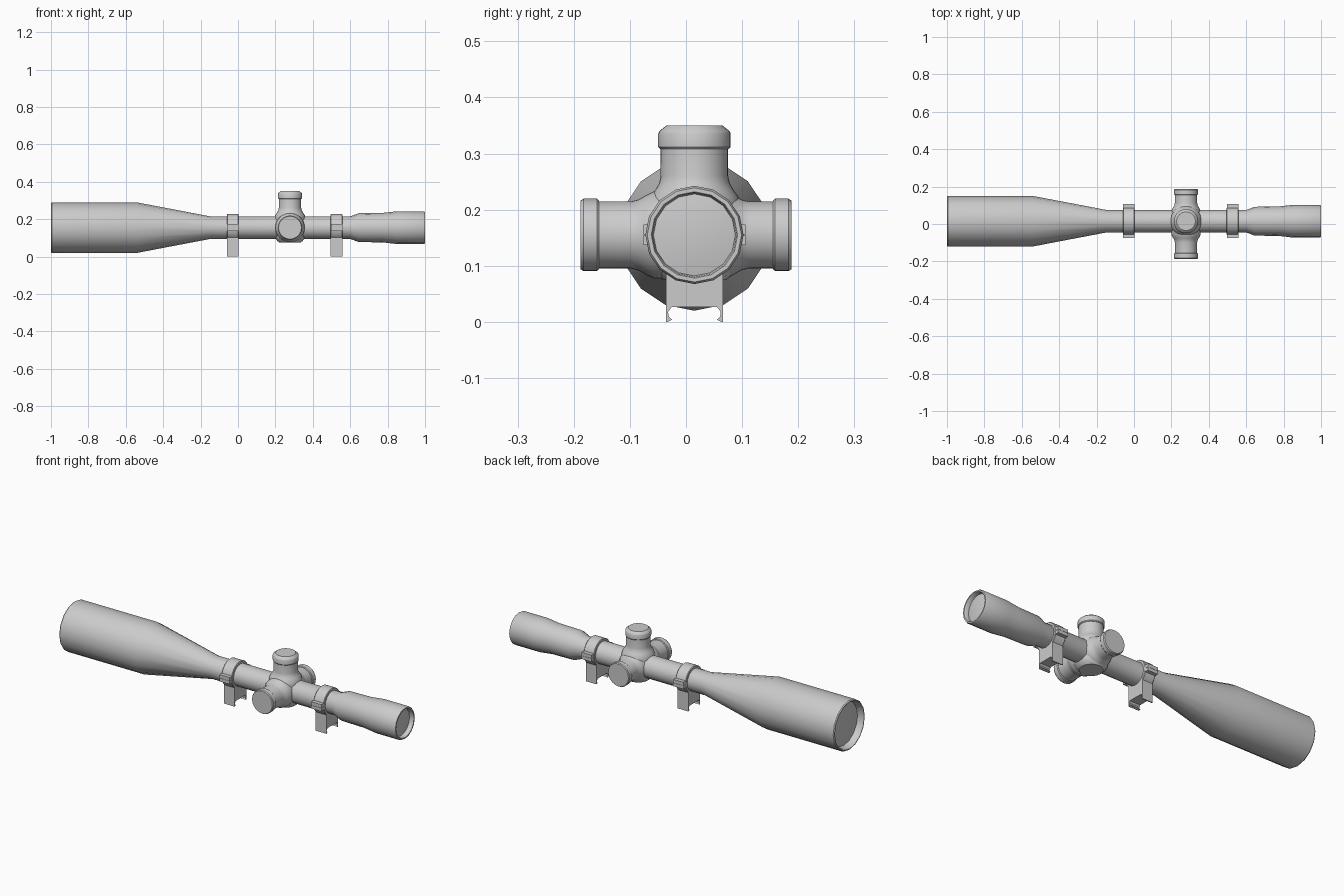
import bpy, bmesh, math
from mathutils import Vector

if "Cube" in bpy.data.objects:
    bpy.data.objects.remove(bpy.data.objects["Cube"])

AY, AZ = 0.015, 0.155      # optical axis position
TX = 0.278                 # turret station along the tube


def finish(name, bm, angle=32):
    bmesh.ops.remove_doubles(bm, verts=bm.verts, dist=1e-5)
    bmesh.ops.recalc_face_normals(bm, faces=bm.faces)
    me = bpy.data.meshes.new(name)
    bm.to_mesh(me)
    bm.free()
    ob = bpy.data.objects.new(name, me)
    bpy.context.collection.objects.link(ob)
    bpy.ops.object.select_all(action='DESELECT')
    ob.select_set(True)
    bpy.context.view_layer.objects.active = ob
    bpy.ops.object.shade_smooth_by_angle(angle=math.radians(angle))
    return ob


def revolve(name, profile, origin, axis, n=32, closed=False):
    """Spin (distance along axis, radius) points around an axis."""
    a = Vector(axis)
    u = Vector((0, 0, 1)) if abs(a.z) < 0.5 else Vector((1, 0, 0))
    v = a.cross(u)
    bm = bmesh.new()
    rings = []
    for d, r in profile:
        c = Vector(origin) + a * d
        if r == 0:
            rings.append([bm.verts.new(c)] * n)
        else:
            rings.append([bm.verts.new(c + r * (u * math.cos(t) + v * math.sin(t)))
                          for t in (2 * math.pi * i / n for i in range(n))])
    pairs = list(zip(rings, rings[1:]))
    if closed:
        pairs.append((rings[-1], rings[0]))
    for p, q in pairs:
        for i in range(n):
            j = (i + 1) % n
            quad = list(dict.fromkeys((p[i], p[j], q[j], q[i])))
            if len(quad) > 2:
                bm.faces.new(quad)
    return finish(name, bm)


def extrude_x(name, outline, x0, x1):
    """Extrude a (y, z) outline along x."""
    bm = bmesh.new()
    f = bm.faces.new([bm.verts.new((x0, y, z)) for y, z in outline])
    g = bmesh.ops.extrude_face_region(bm, geom=[f])
    bmesh.ops.translate(bm, vec=(x1 - x0, 0, 0),
                        verts=[e for e in g['geom'] if isinstance(e, bmesh.types.BMVert)])
    return finish(name, bm)


# Main tube: objective bell, straight tube, eyepiece, with recessed rims
tube = [(-0.965, 0), (-0.965, 0.118), (-0.995, 0.124), (-1.0, 0.127), (-1.0, 0.131),
        (-0.995, 0.135), (-0.54, 0.135), (-0.147, 0.06), (0.6, 0.06),
        (0.645, 0.077), (0.775, 0.079), (0.85, 0.0875), (0.993, 0.0875),
        (1.0, 0.084), (1.0, 0.077), (0.997, 0.075), (0.975, 0.073), (0.975, 0)]
revolve("scope_tube", tube, (0, AY, AZ), (1, 0, 0), 16)

# Slightly domed lenses
revolve("objective_lens", [(-0.966, 0.117), (-0.971, 0.08), (-0.974, 0.04), (-0.975, 0)],
        (0, AY, AZ), (1, 0, 0), 16)
revolve("eyepiece_lens", [(0.976, 0.073), (0.980, 0.05), (0.982, 0.025), (0.983, 0)],
        (0, AY, AZ), (1, 0, 0), 16)

# Turret housing: upright body with flat bottom, flaring into the top neck
revolve("turret_housing",
        [(0.075, 0), (0.075, 0.057), (0.085, 0.069), (0.103, 0.08), (0.125, 0.083),
         (0.205, 0.083), (0.222, 0.079), (0.235, 0.070), (0.247, 0.063),
         (0.26, 0.06), (0.315, 0.06), (0.315, 0)],
        (TX, AY, 0), (0, 0, 1))

# Cross body flaring into the two side necks
half = [(0.165, 0), (0.165, 0.06), (0.105, 0.06), (0.092, 0.063),
        (0.08, 0.070), (0.066, 0.077), (0.05, 0.079)]
revolve("side_turret_body", [(-d, r) for d, r in half] + half[::-1],
        (TX, 0.007, AZ), (0, 1, 0))

# Turret caps
revolve("top_turret_cap",
        [(0.308, 0), (0.308, 0.061), (0.312, 0.0645), (0.336, 0.0645),
         (0.340, 0.0625), (0.350, 0.05), (0.350, 0)],
        (TX, AY, 0), (0, 0, 1))
for side, s in (("front", -1), ("back", 1)):
    revolve(side + "_turret_cap",
            [(0.155, 0), (0.155, 0.061), (0.159, 0.0645), (0.183, 0.0645),
             (0.188, 0.061), (0.188, 0)],
            (TX, 0, AZ), (0, s, 0))

# Mount rings with clamp flanges and rail feet
leg = [(0.051, 0.125), (0.051, 0.0), (0.048, 0.0), (0.040, 0.004),
       (0.046, 0.010), (0.047, 0.018), (0.040, 0.027)]
foot = [(AY + y, z) for y, z in leg] + [(AY - y, z) for y, z in leg[::-1]]
for label, cx in (("front", -0.028), ("rear", 0.527)):
    w = 0.032
    revolve(label + "_mount_ring",
            [(-w, 0.058), (-w, 0.070), (-w + 0.003, 0.073), (w - 0.003, 0.073),
             (w, 0.070), (w, 0.058)],
            (cx, AY, AZ), (1, 0, 0), closed=True)
    extrude_x(label + "_mount_foot", foot, cx - w, cx + w)
    for side, s in (("left", -1), ("right", 1)):
        for part, z0, z1 in (("lower", 0.137, 0.1545), ("upper", 0.1555, 0.174)):
            ys = (AY + s * 0.056, AY + s * 0.091)
            extrude_x(f"{label}_{side}_{part}_flange",
                      [(ys[0], z0), (ys[1], z0), (ys[1], z1), (ys[0], z1)],
                      cx - w + 0.001, cx + w - 0.001)
